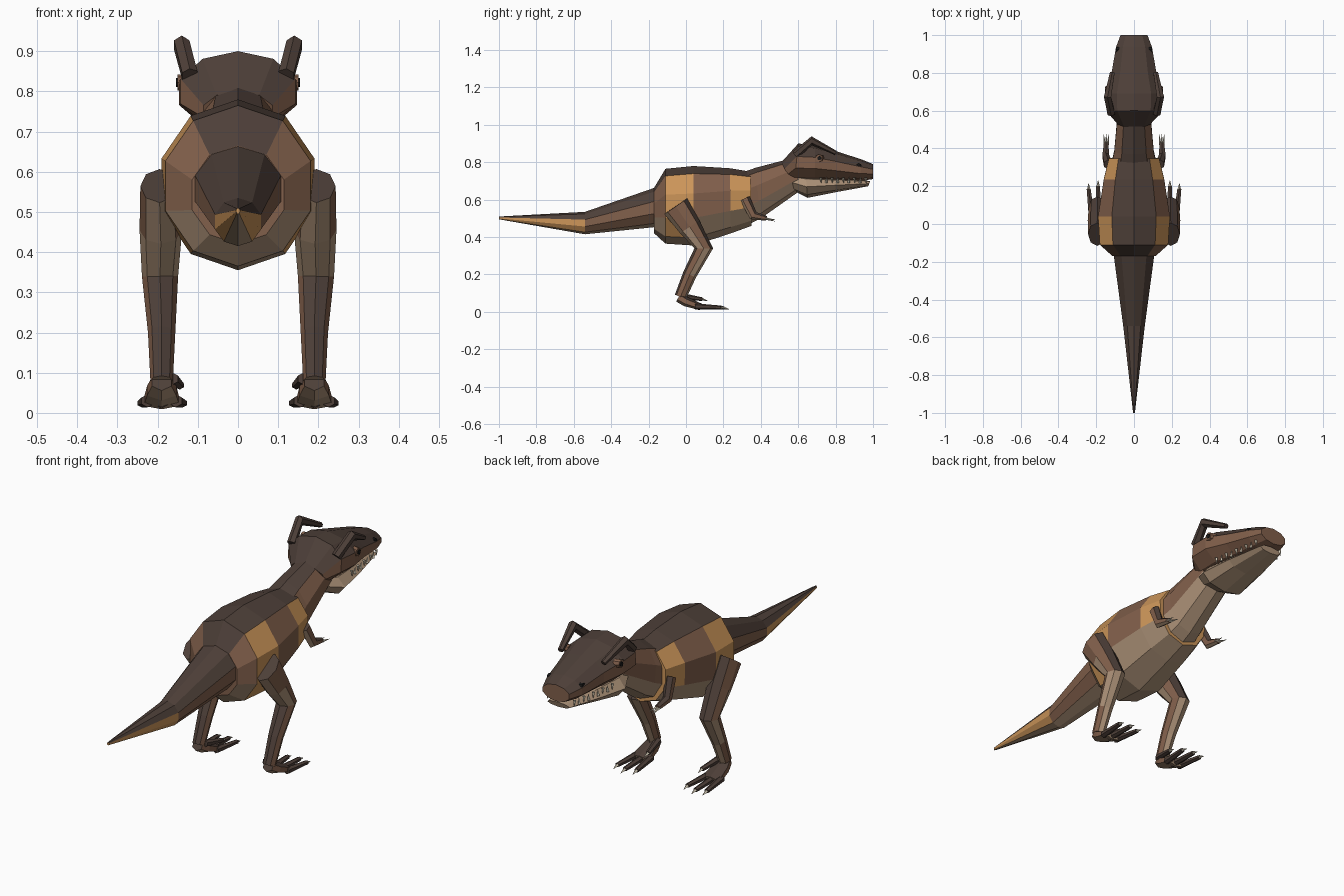
import bpy, bmesh, math
from mathutils import Vector

if "Cube" in bpy.data.objects:
    bpy.data.objects.remove(bpy.data.objects["Cube"], do_unlink=True)


def material(name, *rgb):
    m = bpy.data.materials.new(name)
    m.use_nodes = True
    m.diffuse_color = (*rgb, 1)
    m.node_tree.nodes["Principled BSDF"].inputs["Base Color"].default_value = (*rgb, 1)
    return m


DARK, BROWN, ORANGE, TAN, BONE, BLACK = range(6)
MATS = [material("dark_back", .075, .05, .04), material("brown_hide", .22, .115, .07),
        material("orange_stripe", .6, .3, .1), material("tan_belly", .42, .29, .19),
        material("bone", .62, .56, .44), material("black", .01, .01, .01)]


def loft(name, rings, paint, n=10):
    """Skin rings given as (centre, side axis, up axis); paint(segment, band, normal) gives a colour."""
    bm = bmesh.new()
    loops = []
    for c, u, v in rings:
        angles = [math.tau * i / n for i in range(n)]
        loops.append([bm.verts.new(c + u * math.sin(a) + v * math.cos(a)) for a in angles])
    tagged = []
    for s in range(len(loops) - 1):
        for i in range(n):
            j = (i + 1) % n
            f = bm.faces.new((loops[s][i], loops[s][j], loops[s + 1][j], loops[s + 1][i]))
            tagged.append((f, s, min(i, n - 1 - i)))
    for s, loop in ((0, loops[0]), (len(loops) - 2, loops[-1])):
        tagged.append((bm.faces.new(loop), s, n // 4))
    bmesh.ops.recalc_face_normals(bm, faces=bm.faces)
    for f, s, band in tagged:
        f.normal_update()
        f.material_index = paint(s, band, f.normal)
    mesh = bpy.data.meshes.new(name)
    bm.to_mesh(mesh)
    bm.free()
    for m in MATS:
        mesh.materials.append(m)
    ob = bpy.data.objects.new(name, mesh)
    bpy.context.collection.objects.link(ob)
    return ob


def trunk(name, sections, paint, n=10):
    """Sections are (top y, top z, bottom y, bottom z, half width)."""
    rings = []
    for yt, zt, yb, zb, w in sections:
        top, bottom = Vector((0, yt, zt)), Vector((0, yb, zb))
        rings.append(((top + bottom) / 2, Vector((w, 0, 0)), (top - bottom) / 2))
    return loft(name, rings, paint, n)


def limb(name, side, points, paint, n=6):
    """Points are (x, y, z, half width, half depth), mirrored by side."""
    centres = [Vector((side * p[0], p[1], p[2])) for p in points]
    rings = []
    for i, p in enumerate(points):
        d = centres[min(i + 1, len(points) - 1)] - centres[max(i - 1, 0)]
        up = Vector((0, -d.z, d.y)).normalized()
        across = d.cross(up).normalized()
        rings.append((centres[i], across * p[3], up * p[4]))
    return loft(name, rings, paint, n)


def plain(colour):
    return lambda s, band, normal: colour


def hide(s, band, normal):
    return DARK if normal.z > .22 else TAN if normal.z < -.22 else BROWN


# Torso with two orange flank stripes
def torso_paint(s, band, normal):
    if (s == 1 and 1 <= band <= 3) or (s == 3 and 1 <= band <= 2):
        return ORANGE
    return (DARK, BROWN, BROWN, TAN, TAN)[band]


trunk("torso", [(-.17, .665, -.17, .42, .12), (-.11, .765, -.11, .365, .19),
                (.04, .78, .04, .355, .2), (.235, .768, .24, .42, .168),
                (.345, .75, .35, .46, .14)], torso_paint)


# Tail with orange flanks at the tip
def tail_paint(s, band, normal):
    return (DARK, DARK, ORANGE if s else BROWN, ORANGE if s else BROWN, TAN)[band]


trunk("tail", [(-.15, .67, -.15, .455, .115), (-.54, .535, -.54, .415, .06),
               (-1, .51, -1, .495, .005)], tail_paint)

# Neck
trunk("neck", [(.3, .745, .34, .47, .125), (.37, .77, .4, .5, .11), (.56, .82, .62, .655, .09)],
      lambda s, band, normal: (DARK, BROWN, BROWN, TAN, TAN)[band])

# Upper head and lower jaw
trunk("head", [(.51, .80, .56, .70, .09), (.6, .90, .58, .70, .15), (.69, .893, .69, .70, .155),
               (.8, .86, .8, .70, .125), (.94, .815, .93, .70, .1), (1, .79, 1, .71, .075)],
      lambda s, band, normal: DARK if band < 2 and normal.y < .9 else BROWN)
trunk("lower_jaw", [(.56, .735, .57, .65, .085), (.64, .728, .65, .61, .125),
                    (.8, .715, .8, .64, .1), (.985, .70, .975, .672, .06)], plain(TAN), 8)


# Eye and nostril discs on the head
def disc(name, side, x, y, z, r, depth, colour):
    rings = [(Vector((side * (x + dx), y - dx * .3, z)), Vector((0, r, 0)), Vector((0, 0, r)))
             for dx in (-depth, depth)]
    loft(name, rings, plain(colour), 8)


for side, label in ((1, "left"), (-1, "right")):
    disc(label + "_eye", side, .136, .715, .822, .02, .014, BROWN)
    disc(label + "_pupil", side, .147, .715, .822, .011, .007, BLACK)
    disc(label + "_nostril", side, .086, .925, .78, .013, .008, BLACK)

    # Bent brow horn
    limb(label + "_brow_horn", side, [(.12, .585, .84, .022, .022), (.14, .672, .915, .022, .024),
                                      (.115, .80, .85, .014, .012)], plain(DARK))

    # Teeth along both jaws
    for k in range(9):
        y = .72 + k * .03
        x = .108 - k * .0045
        up = k % 2
        z0, z1 = (.69, .72) if up else (.718, .69)
        limb(f"{label}_tooth_{k}", side, [(x, y, z0, .008, .008), (x, y + .003, z1, .001, .001)],
             plain(BONE), 4)

    # Arm with claws
    limb(label + "_arm", side, [(.138, .315, .605, .024, .028), (.15, .36, .515, .02, .025),
                                (.147, .43, .50, .014, .013)], hide)
    for k in (-1, 0, 1):
        limb(f"{label}_finger_claw_{k + 1}", side,
             [(.147 + k * .008, .42, .50, .007, .007),
              (.147 + k * .014, .475, .485 + abs(k) * .008, .001, .001)], plain(BONE), 4)

    # Leg from hip to ankle, then the foot
    limb(label + "_leg", side, [(.195, -.055, .565, .048, .074), (.192, .02, .455, .053, .062),
                                (.194, .095, .34, .045, .05), (.19, .02, .2, .034, .037),
                                (.19, -.03, .08, .028, .032)], hide, 8)
    limb(label + "_foot", side, [(.19, -.04, .078, .028, .026), (.19, .0, .055, .042, .026),
                                 (.19, .08, .026, .052, .018)], hide)

    # Three front toes and a short inner toe, each with a claw
    for k, (x0, x1, y0, y1, z0, z1) in enumerate([(.155, .137, .05, .185, .03, .024),
                                                  (.19, .19, .05, .2, .028, .022),
                                                  (.225, .24, .05, .185, .03, .024),
                                                  (.165, .145, -.02, .085, .085, .068)]):
        limb(f"{label}_toe_{k}", side, [(x0, y0, z0, .018, .016), (x1, y1, z1, .012, .01)],
             plain(DARK))
        limb(f"{label}_toe_claw_{k}", side, [(x1, y1, z1, .009, .008),
                                             (x1, y1 + .03, z1 - .008, .001, .001)], plain(BONE), 4)
